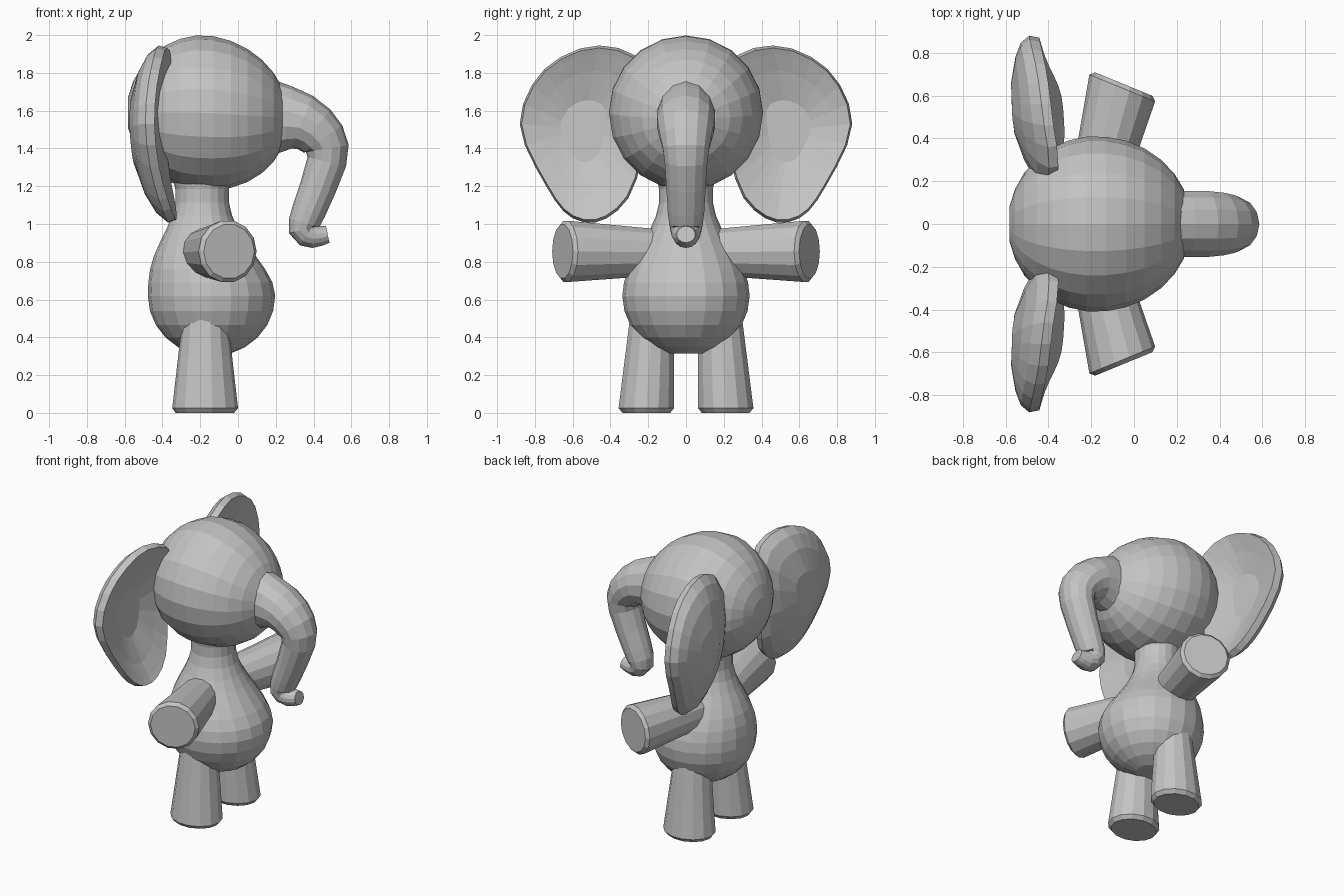
import bpy, bmesh
from math import sin, cos, pi, sqrt
from mathutils import Vector

default_cube = bpy.data.objects.get("Cube")
if default_cube:
    bpy.data.objects.remove(default_cube)

shade = (0.55, 0.55, 0.55, 1)
grey = bpy.data.materials.new("plain grey")
grey.use_nodes = True
grey.diffuse_color = shade
grey.node_tree.nodes["Principled BSDF"].inputs["Base Color"].default_value = shade


def loft(name, rings, mirrored=False):
    """Skin a list of equal-length point rings and cap both ends."""
    bm = bmesh.new()
    loops = [[bm.verts.new(point) for point in ring] for ring in rings]
    for lower, upper in zip(loops, loops[1:]):
        for i in range(len(lower)):
            bm.faces.new((lower[i - 1], lower[i], upper[i], upper[i - 1]))
    bm.faces.new(loops[0])
    bm.faces.new(loops[-1])
    bmesh.ops.recalc_face_normals(bm, faces=bm.faces)
    mesh = bpy.data.meshes.new(name)
    bm.to_mesh(mesh)
    bm.free()
    mesh.materials.append(grey)
    obj = bpy.data.objects.new(name, mesh)
    bpy.context.collection.objects.link(obj)
    if mirrored:
        mirror = obj.modifiers.new("mirror", "MIRROR")
        mirror.use_axis = (False, True, False)
        mirror.use_mirror_merge = False


def ellipse(centre, u, v, sides):
    """Ring of points around a centre, spanned by two half axes."""
    angles = [2 * pi * i / sides for i in range(sides)]
    return [Vector(centre) + Vector(u) * cos(a) + Vector(v) * sin(a) for a in angles]


def spline(points, steps, closed=False):
    """Smooth curve passing through every control point."""
    points = [Vector(p) for p in points]
    if closed:
        padded = points[-1:] + points + points[:2]
    else:
        padded = points[:1] + points + points[-1:]
    curve = []
    for a, b, c, d in zip(padded, padded[1:], padded[2:], padded[3:]):
        for i in range(steps):
            t = i / steps
            curve.append(b + (c - a) * t / 2
                         + (a - b * 2.5 + c * 2 - d / 2) * t ** 2
                         + ((b - c) * 3 + d - a) * t ** 3 / 2)
    return curve if closed else curve + points[-1:]


def blend(start, end, t):
    return start + (end - start) * t


# Head: egg with a longer, slightly drooping face, cut open where the trunk starts
head_radius = 0.41
head_rings = []
for i in range(13):
    angle = blend(0.2, pi - 0.4, i / 12)
    length = 0.41 if angle < pi / 2 else 0.45
    droop = 0.03 * max(0, -cos(angle))
    r = head_radius * sin(angle)
    centre = (-0.18 - length * cos(angle), 0, 1.59 - droop)
    head_rings.append(ellipse(centre, (0, 0, r), (0, r, 0), sides=20))
loft("head", head_rings)

# Trunk: tapering tube along a hooked path; each point is x, height, radius
path = spline([(0.2, 1.56, 0.195), (0.34, 1.54, 0.15), (0.45, 1.45, 0.125),
               (0.47, 1.33, 0.105), (0.375, 1.07, 0.09), (0.345, 0.97, 0.077),
               (0.4, 0.935, 0.062), (0.475, 0.945, 0.045)], steps=2)
trunk_rings = []
for i, (x, z, r) in enumerate(path):
    ahead = path[min(i + 1, len(path) - 1)]
    behind = path[max(i - 1, 0)]
    tangent = Vector((ahead.x - behind.x, 0, ahead.y - behind.y)).normalized()
    outward = Vector((-tangent.z, 0, tangent.x))
    width = min(0.157, 1.1 * r)
    trunk_rings.append(ellipse((x, 0, z), outward * r, (0, width, 0), sides=14))
loft("trunk", trunk_rings)

# Body: round belly below, cosine slope above that narrows and flares at the neck
belly_height, belly_radius, neck_radius = 0.62, 0.337, 0.14
body_rings = []
for i in range(5):
    angle = blend(0.3, pi / 2, i / 5)
    r = belly_radius * sin(angle)
    z = belly_height - 0.32 * cos(angle)
    body_rings.append(ellipse((-0.14, 0, z), (r, 0, 0), (0, r, 0), sides=20))
for i in range(10):
    t = 1.2 * i / 9
    fullness = (1 + cos(pi * t)) / 2
    r = blend(neck_radius, belly_radius, fullness)
    centre = (blend(-0.19, -0.14, fullness ** 3), 0, belly_height + 0.53 * t)
    body_rings.append(ellipse(centre, (r, 0, 0), (0, r, 0), sides=20))
loft("body", body_rings)

# Legs: tapering upward and leaning inward, with a softened sole
leg_rings = [ellipse((-0.175, 0.21, 0), (0.155, 0, 0), (0, 0.13, 0), sides=14)]
for t in (0.05, 0.3, 0.6, 1):
    centre = (-0.174, blend(0.212, 0.18, t), t / 2)
    depth = blend(0.177, 0.12, t)
    width = blend(0.152, 0.12, t)
    leg_rings.append(ellipse(centre, (depth, 0, 0), (0, width, 0), sides=14))
loft("legs", leg_rings, mirrored=True)

# Arms: widening toward a blunt hand that is turned a little forward
along = Vector((0.38, 0.925, 0))
across = Vector((0.925, -0.38, 0))
up = Vector((0, 0, 1))
shoulder = Vector((-0.18, 0.15, 0.85))
hand = Vector((-0.055, 0.635, 0.855))
arm_rings = []
for t in (0, 0.3, 0.6, 0.8, 1):
    r = blend(0.125, 0.166, t)
    arm_rings.append(ellipse(shoulder.lerp(hand, t), across * r, up * r, sides=14))
arm_rings.append(ellipse(hand + along * 0.02, across * 0.145, up * 0.145, sides=14))
loft("arms", arm_rings, mirrored=True)

# Ears: one outline scaled into a plate with a bulging back and dished front
outline = spline([(0.2, 1.8), (0.46, 1.945), (0.75, 1.82), (0.88, 1.53),
                  (0.74, 1.2), (0.6, 1.03), (0.42, 1.03), (0.26, 1.24)],
                 steps=3, closed=True)
middle = Vector((0.55, 1.5))


def ear_ring(size, front):
    ring = []
    for point in outline:
        y, z = middle + (point - middle) * size
        x = -0.5 + 0.06 * size if front else -0.49 - 0.09 * sqrt(1 - size ** 2)
        root = 0.2 * max(0, 0.5 - y)
        ring.append((x + root + 0.4 * (z - 1.55) ** 2, y, z))
    return ring


back = [ear_ring(size, front=False) for size in (0.35, 0.7, 0.9, 1)]
front = [ear_ring(size, front=True) for size in (0.97, 0.9, 0.7, 0.35)]
loft("ears", back + front, mirrored=True)
